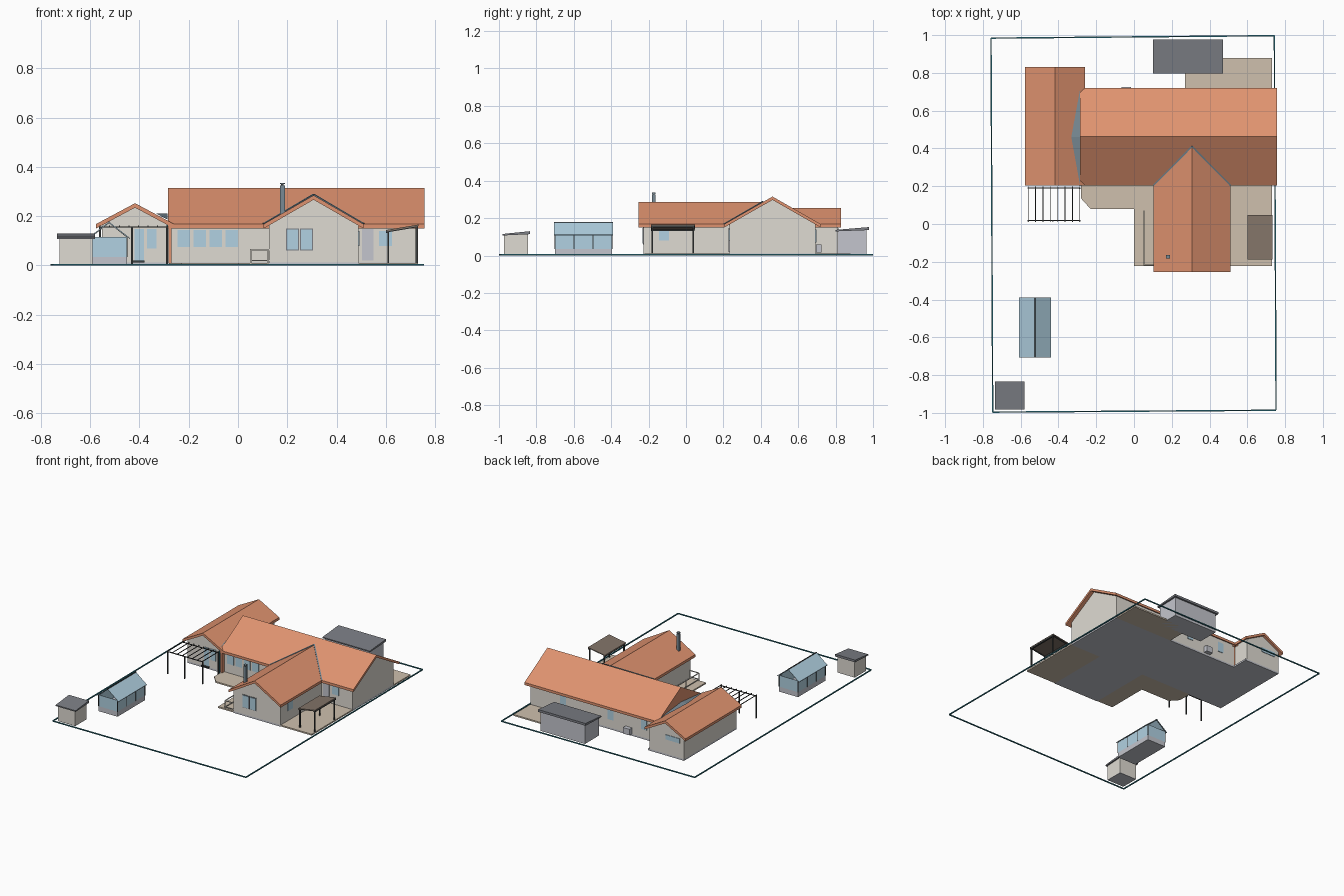
import bpy, bmesh
from mathutils import Vector, Matrix

if "Cube" in bpy.data.objects:
    bpy.data.objects.remove(bpy.data.objects["Cube"], do_unlink=True)


def material(name, r, g, b):
    m = bpy.data.materials.new(name)
    m.use_nodes = True
    m.diffuse_color = (r, g, b, 1)
    m.node_tree.nodes["Principled BSDF"].inputs["Base Color"].default_value = (r, g, b, 1)
    return m


tile = material("terracotta tile", .74, .29, .16)
plaster = material("plaster", .74, .71, .65)
paving = material("tan paving", .62, .53, .42)
slate = material("grey slate", .2, .21, .235)
panel = material("grey panel", .55, .56, .61)
glass = material("pale blue glass", .44, .64, .76)
dark = material("dark metal", .045, .05, .05)
teal = material("teal line", .03, .19, .24)
flashing = material("blue grey flashing", .19, .255, .3)
brown = material("brown canopy", .225, .175, .14)


def finish(name, bm, mat):
    bmesh.ops.recalc_face_normals(bm, faces=bm.faces)
    me = bpy.data.meshes.new(name)
    bm.to_mesh(me)
    bm.free()
    me.materials.append(mat)
    ob = bpy.data.objects.new(name, me)
    bpy.context.collection.objects.link(ob)
    return ob


def prism(name, profile, axis, a, b, mat, b_ends=None):
    """Extrude a 2D profile along an axis; b_ends gives a far end per point."""
    def place(p, t):
        u, v = p
        return {"x": (t, u, v), "y": (u, t, v), "z": (u, v, t)}[axis]
    bm = bmesh.new()
    near = [bm.verts.new(place(p, a)) for p in profile]
    far = [bm.verts.new(place(p, b_ends[i] if b_ends else b)) for i, p in enumerate(profile)]
    bm.faces.new(near)
    bm.faces.new(far[::-1])
    n = len(profile)
    for i in range(n):
        j = (i + 1) % n
        bm.faces.new((near[i], near[j], far[j], far[i]))
    return finish(name, bm, mat)


def box(name, x0, x1, y0, y1, z0, z1, mat):
    return prism(name, [(x0, y0), (x1, y0), (x1, y1), (x0, y1)], "z", z0, z1, mat)


def beam(name, p, q, width, mat):
    p, q = Vector(p), Vector(q)
    d = q - p
    bm = bmesh.new()
    turn = d.to_track_quat("Z", "Y").to_matrix().to_4x4()
    size = Matrix.Diagonal((width, width, d.length, 1))
    bmesh.ops.create_cube(bm, size=1, matrix=Matrix.Translation((p + q) / 2) @ turn @ size)
    return finish(name, bm, mat)


def gable_roof(name, axis, mid, half, eave, ridge, a, b, mat, thick=.018, ridge_b=None):
    pts = [(mid - half, eave), (mid, ridge), (mid + half, eave),
           (mid + half, eave - thick), (mid, ridge - thick), (mid - half, eave - thick)]
    r = b if ridge_b is None else ridge_b
    return prism(name, pts, axis, a, b, mat, [b, r, b, b, r, b])


def gable_walls(name, axis, mid, half, roof_half, eave, ridge, a, b, mat, drop=.018):
    top = ridge - (ridge - eave) * half / roof_half - drop
    pts = [(mid - half, .012), (mid + half, .012), (mid + half, top),
           (mid, ridge - drop), (mid - half, top)]
    return prism(name, pts, axis, a, b, mat)


def plate(name, axis, wall, side, u0, u1, z0, z1, mat=glass, depth=.004):
    """Thin plate on a wall; side is the outward direction."""
    pts = [(u0, z0), (u1, z0), (u1, z1), (u0, z1)]
    return prism(name, pts, axis, wall - side * .002, wall + side * depth, mat)


# Plot boundary
corners = [(-.757, .984), (.743, .997), (.752, -.986), (-.748, -.996)]
for i in range(4):
    (ax, ay), (bx, by) = corners[i], corners[(i + 1) % 4]
    beam("boundary_line", (ax, ay, .0035), (bx, by, .0035), .007, teal)

# Floor slabs and terraces
box("main_slab", -.272, .73, .2325, .6925, 0, .012, panel)
box("side_wing_slab", -.553, -.272, .225, .812, 0, .012, panel)
box("front_wing_slab", .125, .489, -.226, .2325, 0, .012, panel)
prism("front_left_terrace", [(-.28, .225), (-.28, .135), (-.23, .08), (0, .08), (0, -.222),
                             (.125, -.222), (.125, .2325), (-.27, .2325)], "z", 0, .01, paving)
box("front_right_terrace", .489, .73, -.222, .2325, 0, .01, paving)
box("back_terrace", .27, .73, .6925, .88, 0, .01, paving)

# Main house
gable_walls("main_walls", "x", .4625, .23, .2575, .168, .315, -.272, .73, plaster)
gable_roof("main_roof", "x", .4625, .2575, .168, .315, -.285, .757, tile)
prism("end_panel", [(.208, .01), (.208, .155), (.4625, .305), (.717, .155), (.69, .155),
                    (.69, .01)], "x", -.283, -.27, tile)
beam("downpipe", (-.287, .205, 0), (-.287, .205, .165), .005, teal)

# Side wing
gable_walls("side_wing_walls", "y", -.418, .135, .159, .168, .253, .225, .812, plaster)
gable_roof("side_wing_roof", "y", -.418, .159, .168, .253, .205, .83, tile)

# Small saddle shedding water between the two roofs
bm = bmesh.new()
tip, crown, front, back = [bm.verts.new(p) for p in (
    (-.332, .46, .211), (-.286, .46, .211), (-.286, .207, .186), (-.286, .71, .186))]
bm.faces.new((tip, front, crown))
bm.faces.new((tip, crown, back))
finish("roof_saddle", bm, flashing)

# Front wing, its roof running back into the main slope
gable_walls("front_wing_walls", "y", .307, .182, .203, .168, .285, -.226, .24, plaster)
gable_roof("front_wing_roof", "y", .307, .203, .168, .285, -.253, .205, tile, ridge_b=.411)
for s in (-1, 1):
    beam("valley_flashing", (.307 + s * .203, .205, .168), (.307, .411, .287), .008, flashing)
box("chimney", .17, .19, -.183, -.163, .18, .325, flashing)
box("chimney_neck", .175, .185, -.178, -.168, .325, .33, dark)
box("chimney_cap", .17, .19, -.183, -.163, .33, .336, flashing)

# Windows and doors
for i in range(4):
    x = -.245 + i * .065
    plate("main_front_window", "y", .2325, -1, x, x + .05, .075, .145)
for x in (.197, .254):
    plate("front_wing_window_frame", "y", -.226, -1, x - .002, x + .05, .06, .151, slate, .003)
    plate("front_wing_window", "y", -.226, -1, x + .002, x + .046, .064, .147, glass, .006)
plate("entrance_door", "y", .2325, -1, .503, .55, .02, .148, panel)
plate("entrance_window", "y", .2325, -1, .573, .625, .08, .14)
plate("side_wing_door", "y", .225, -1, -.42, -.382, .02, .148)
plate("side_wing_window", "y", .225, -1, -.37, -.33, .07, .148)
plate("front_wing_side_window", "x", .489, 1, -.145, -.09, .08, .14)
plate("side_wing_back_window", "y", .812, 1, -.52, -.41, .115, .148)
for x in (-.18, .08, .45):
    plate("main_back_window", "y", .6925, 1, x, x + .045, .07, .14)

# Outdoor unit on the back wall
box("outdoor_unit", -.065, -.015, .695, .724, .015, .058, panel)

# Terrace railing
for x, y in ((.052, .07), (.052, -.075), (.052, -.218), (.122, -.218)):
    beam("railing_post", (x, y, .01), (x, y, .065), .005, plaster)
for z in (.02, .064):
    beam("railing_side", (.052, .07, z), (.052, -.218, z), .005, plaster)
    beam("railing_front", (.052, -.218, z), (.128, -.218, z), .005, plaster)

# Pergola
for y in (.018, .19):
    beam("pergola_beam", (-.565, y, .156), (-.282, y, .156), .005, dark)
for i in range(8):
    x = -.56 + i * .039
    beam("pergola_slat", (x, .01, .161), (x, .198, .161), .004, dark)
for x, y in ((-.56, .018), (-.43, .018), (-.288, .018), (-.288, .19)):
    beam("pergola_post", (x, y, 0), (x, y, .155), .007, dark)
box("side_wing_step", -.435, -.38, .208, .225, .012, .02, dark)

# Lean-to canopy over the right terrace
prism("canopy_roof", [(.6, .138), (.732, .16), (.732, .166), (.6, .144)],
      "y", -.188, .048, brown)
for y in (-.18, .038):
    for x, top in ((.61, .14), (.725, .158)):
        beam("canopy_post", (x, y, .005), (x, y, top), .007, dark)
    beam("canopy_rafter", (.603, y, .138), (.73, y, .159), .007, dark)
for x, z in ((.606, .137), (.726, .156)):
    beam("canopy_beam", (x, -.186, z), (x, .046, z), .011, dark)


# Sheds with sloping flat roofs
def shed(name, x0, x1, y0, y1, low, high, inset, wall_mat):
    a, b = y0 + inset, y1 - inset
    prism(name + "_walls", [(a, .003), (b, .003), (b, high - .014), (a, low - .006)],
          "x", x0 + inset, x1 - inset, wall_mat)
    prism(name + "_roof", [(y0, low - .008), (y1, high - .016), (y1, high), (y0, low)],
          "x", x0, x1, slate)
    box(name + "_base", x0 + inset, x1 - inset, a, b, 0, .003, panel)


shed("back_shed", .1, .47, .798, .978, .137, .152, .012, panel)
shed("garden_shed", -.735, -.58, -.982, -.835, .115, .13, .01, plaster)

# Greenhouse
gx0, gx1, gy0, gy1, gmid = -.598, -.45, -.7, -.395, -.524
box("greenhouse_base", gx0, gx1, gy0, gy1, 0, .035, panel)
for x in (gx0, gx1 - .004):
    box("greenhouse_side_glass", x, x + .004, gy0, gy1, .035, .115, glass)
for y in (gy0, gy1 - .004):
    box("greenhouse_end_glass", gx0, gx1, y, y + .004, .035, .115, glass)
gable_roof("greenhouse_roof", "y", gmid, .085, .112, .178, -.706, -.39, glass, thick=.004)
beam("greenhouse_ridge", (gmid, -.707, .178), (gmid, -.389, .178), .005, dark)
for x in (gx0, gx1):
    beam("greenhouse_eave", (x, gy0, .114), (x, gy1, .114), .004, dark)
    for i in range(4):
        y = gy0 + (gy1 - gy0) * i / 3
        beam("greenhouse_post", (x, y, .035), (x, y, .113), .004, dark)
    for y in (gy0, gy1):
        beam("greenhouse_rafter", (x, y, .115), (gmid, y, .174), .003, dark)
